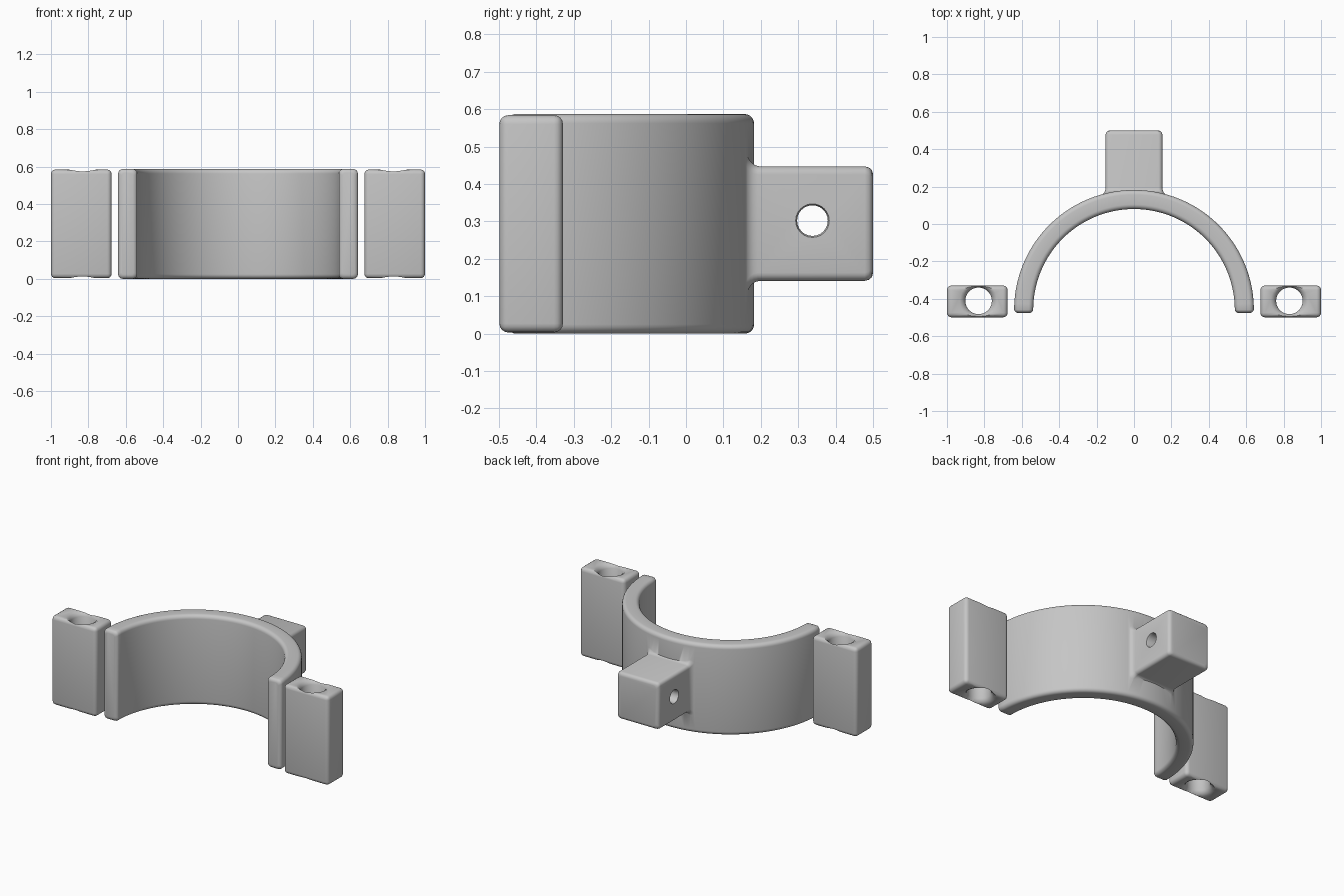
import bpy, bmesh, math
from mathutils import Matrix

cube = bpy.data.objects.get("Cube")
if cube:
    bpy.data.objects.remove(cube, do_unlink=True)

HEIGHT = 0.587
GREY = (0.56, 0.56, 0.56, 1)
grey = bpy.data.materials.new("plain grey")
grey.use_nodes = True
grey.diffuse_color = GREY
grey.node_tree.nodes["Principled BSDF"].inputs["Base Color"].default_value = GREY


def add_object(name, bm):
    bmesh.ops.recalc_face_normals(bm, faces=bm.faces)
    mesh = bpy.data.meshes.new(name)
    bm.to_mesh(mesh)
    bm.free()
    mesh.materials.append(grey)
    obj = bpy.data.objects.new(name, mesh)
    bpy.context.collection.objects.link(obj)
    return obj


def loft(name, rings):
    """Skin a stack of equal-length point rings and cap both ends."""
    bm = bmesh.new()
    loops = [[bm.verts.new(p) for p in ring] for ring in rings]
    n = len(loops[0])
    for a, b in zip(loops, loops[1:]):
        for i in range(n):
            j = (i + 1) % n
            bm.faces.new((a[i], a[j], b[j], b[i]))
    bm.faces.new(loops[0])
    bm.faces.new(loops[-1])
    return add_object(name, bm)


def activate(obj):
    bpy.ops.object.select_all(action="DESELECT")
    obj.select_set(True)
    bpy.context.view_layer.objects.active = obj


def apply_boolean(obj, other, operation):
    mod = obj.modifiers.new(operation.lower(), "BOOLEAN")
    mod.operation, mod.solver, mod.object = operation, "EXACT", other
    activate(obj)
    bpy.ops.object.modifier_apply(modifier=mod.name)
    bpy.data.objects.remove(other, do_unlink=True)


def smooth(obj):
    activate(obj)
    bpy.ops.object.shade_smooth_by_angle(angle=math.radians(40))


def circle(radius, n=40):
    return [(radius * math.cos(t), radius * math.sin(t))
            for t in (2 * math.pi * i / n for i in range(n))]


def rounded_rect(hx, hz, r, steps=5):
    pts = []
    for k, (sx, sz) in enumerate(((1, 1), (-1, 1), (-1, -1), (1, -1))):
        for i in range(steps + 1):
            t = math.pi / 2 * (k + i / steps)
            pts.append((sx * (hx - r) + r * math.cos(t),
                        sz * (hz - r) + r * math.sin(t)))
    return pts


# Half-ring band: a rounded section swept along the arc, with short straight ends
CENTRE_Y, OUTER, INNER = -0.459, 0.641, 0.539
MID, THICK = (OUTER + INNER) / 2, (OUTER - INNER) / 2
# each end: (distance past the arc, section shrink)
tips = ((0.017, 0.02), (0.014, 0.011), (0.007, 0.003), (0.0, 0.0))
stations = [(0, tip, shrink) for tip, shrink in tips]
stations += [(math.pi * i / 56, 0, 0) for i in range(1, 56)]
stations += [(math.pi, tip, shrink) for tip, shrink in reversed(tips)]
rings = []
for angle, tip, shrink in stations:
    section = rounded_rect(THICK - shrink, HEIGHT / 2 - shrink, 0.025 - shrink / 2)
    rings.append([((MID + a) * math.cos(angle),
                   CENTRE_Y - tip + (MID + a) * math.sin(angle),
                   HEIGHT / 2 + b) for a, b in section])
band = loft("clamp_band", rings)

# Rear lug: base rings follow the band's curve and flare into it, outer rings are flat
LUG_Z = 0.294
APEX = CENTRE_Y + OUTER
base = ((-0.04, 0.032), (-0.001, 0.03), (0.003, 0.018), (0.009, 0.009),
        (0.017, 0.003), (0.028, 0))
tip = ((0.478, 0), (0.489, -0.003), (0.497, -0.01), (0.5, -0.021))
rings = []
for out, grow in base:
    rings.append([(x, APEX + out + math.sqrt(OUTER ** 2 - x ** 2) - OUTER, LUG_Z + z)
                  for x, z in rounded_rect(0.152 + grow * 0.6, 0.153 + grow, 0.022)])
for y, grow in tip:
    rings.append([(x, y, LUG_Z + z)
                  for x, z in rounded_rect(0.152 + grow, 0.153 + grow, 0.022)])
apply_boolean(band, loft("rear_lug", rings), "UNION")

# Cross hole through the lug
mouths = ((-0.3, 0.045), (-0.152, 0.045), (-0.14, 0.041),
          (0.14, 0.041), (0.152, 0.045), (0.3, 0.045))
drill = loft("lug_hole_cutter", [
    [(x, 0.338 + a, 0.302 + b) for a, b in circle(r, 24)] for x, r in mouths])
apply_boolean(band, drill, "DIFFERENCE")
smooth(band)

# Separate side blocks with a flared vertical hole
BLOCK_Y = -0.414
for side, label in ((1, "left"), (-1, "right")):
    bm = bmesh.new()
    bmesh.ops.create_cube(bm, size=1, matrix=Matrix.Translation(
        (side * 0.838, BLOCK_Y, HEIGHT / 2)) @ Matrix.Diagonal((0.324, 0.17, 0.581, 1)))
    bmesh.ops.bevel(bm, geom=bm.edges[:], offset=0.024, segments=4,
                    profile=0.5, affect="EDGES")
    block = add_object(label + "_block", bm)
    flare = ((-0.05, 0.12), (0.003, 0.1), (0.012, 0.084), (0.03, 0.071))
    levels = list(flare) + [(HEIGHT - z, r) for z, r in reversed(flare)]
    drill = loft("block_hole_cutter", [
        [(side * 0.831 + a, BLOCK_Y + 0.003 + b, z) for a, b in circle(r)]
        for z, r in levels])
    apply_boolean(block, drill, "DIFFERENCE")
    smooth(block)
